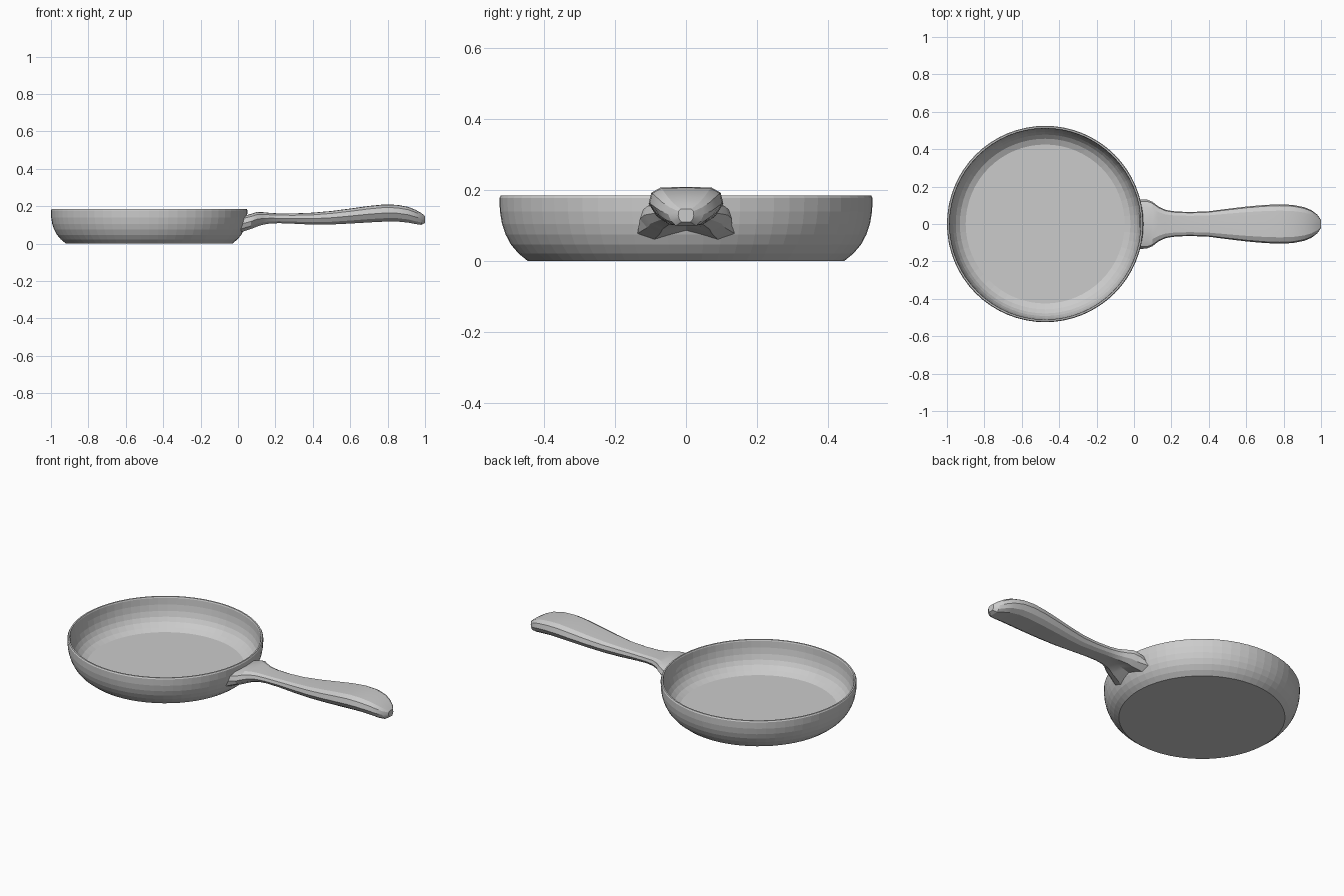
import bpy, bmesh, math

if "Cube" in bpy.data.objects:
    bpy.data.objects.remove(bpy.data.objects["Cube"])

CX = -0.475          # pan centre
SEGS = 64
OUTER = [(0.445, 0.0), (0.472, 0.022), (0.493, 0.047), (0.508, 0.075), (0.518, 0.105),
         (0.524, 0.14), (0.525, 0.178), (0.521, 0.185)]
INNER = [(0.513, 0.185), (0.510, 0.178), (0.508, 0.14), (0.502, 0.105), (0.492, 0.075),
         (0.478, 0.052), (0.456, 0.03), (0.425, 0.015)]


def loft(name, rings, smooth_angle):
    """Bridge closed rings of points and cap both ends."""
    bm = bmesh.new()
    loops = [[bm.verts.new(p) for p in ring] for ring in rings]
    n = len(loops[0])
    for a, b in zip(loops, loops[1:]):
        for i in range(n):
            j = (i + 1) % n
            bm.faces.new((a[i], a[j], b[j], b[i]))
    bm.faces.new(loops[0])
    bm.faces.new(loops[-1])
    bmesh.ops.recalc_face_normals(bm, faces=bm.faces[:])
    mesh = bpy.data.meshes.new(name)
    bm.to_mesh(mesh)
    bm.free()
    ob = bpy.data.objects.new(name, mesh)
    bpy.context.collection.objects.link(ob)
    bpy.ops.object.select_all(action='DESELECT')
    ob.select_set(True)
    bpy.context.view_layer.objects.active = ob
    if smooth_angle:
        bpy.ops.object.shade_smooth_by_angle(angle=math.radians(smooth_angle))
    return ob


def circle(r, z):
    return [(CX + r * math.cos(t), r * math.sin(t), z)
            for t in (2 * math.pi * i / SEGS for i in range(SEGS))]


def wall_radius(z):
    for (r0, z0), (r1, z1) in zip(OUTER, OUTER[1:]):
        if z0 <= z <= z1:
            return r0 + (r1 - r0) * (z - z0) / (z1 - z0)
    return OUTER[-1][0]


# Pan bowl: outer wall, rim, inner wall and floor in one shell
loft("pan_bowl", [circle(r, z) for r, z in OUTER + INNER], 0)

# Handle cross-section: (fraction of half width, fraction of height)
HALF = [(0.0, 1.0), (0.68, 0.98), (0.93, 0.82), (1.0, 0.50), (0.84, 0.20), (0.56, 0.0)]

# Handle stations: x, half width, bottom z, top z, arch of the underside
STATIONS = [(0.07, 0.130, 0.078, 0.159, 0.018), (0.10, 0.118, 0.090, 0.169, 0.014),
            (0.13, 0.094, 0.100, 0.168, 0.008), (0.17, 0.075, 0.107, 0.164, 0.003),
            (0.22, 0.067, 0.109, 0.161, 0.0), (0.30, 0.064, 0.106, 0.161, 0.0),
            (0.40, 0.068, 0.101, 0.165, 0.0), (0.50, 0.081, 0.102, 0.174, 0.0),
            (0.60, 0.093, 0.107, 0.187, 0.0), (0.70, 0.102, 0.113, 0.201, 0.0),
            (0.78, 0.105, 0.117, 0.209, 0.0), (0.85, 0.102, 0.118, 0.207, 0.0),
            (0.91, 0.090, 0.112, 0.196, 0.0), (0.95, 0.073, 0.104, 0.180, 0.0),
            (0.98, 0.050, 0.100, 0.163, 0.0), (1.0, 0.022, 0.110, 0.147, 0.0)]


def section(x, w, zb, zt, arch):
    right = [(x, u * w, zb + v * (zt - zb)) for u, v in HALF]
    left = [(x, -y, z) for _, y, z in reversed(right[1:])]
    return right + [(x, 0.0, zb + arch)] + left


# Handle root follows the curve of the pan wall, sunk slightly into it
root = [(CX + math.sqrt((wall_radius(z) - 0.006) ** 2 - y * y), y, z)
        for _, y, z in section(0, 0.130, 0.060, 0.150, 0.025)]
root = [(x, y * (1.0 if z > 0.09 else 1.25), z) for x, y, z in root]
rings = [root] + [section(*s) for s in STATIONS]
loft("handle", rings, 22)
